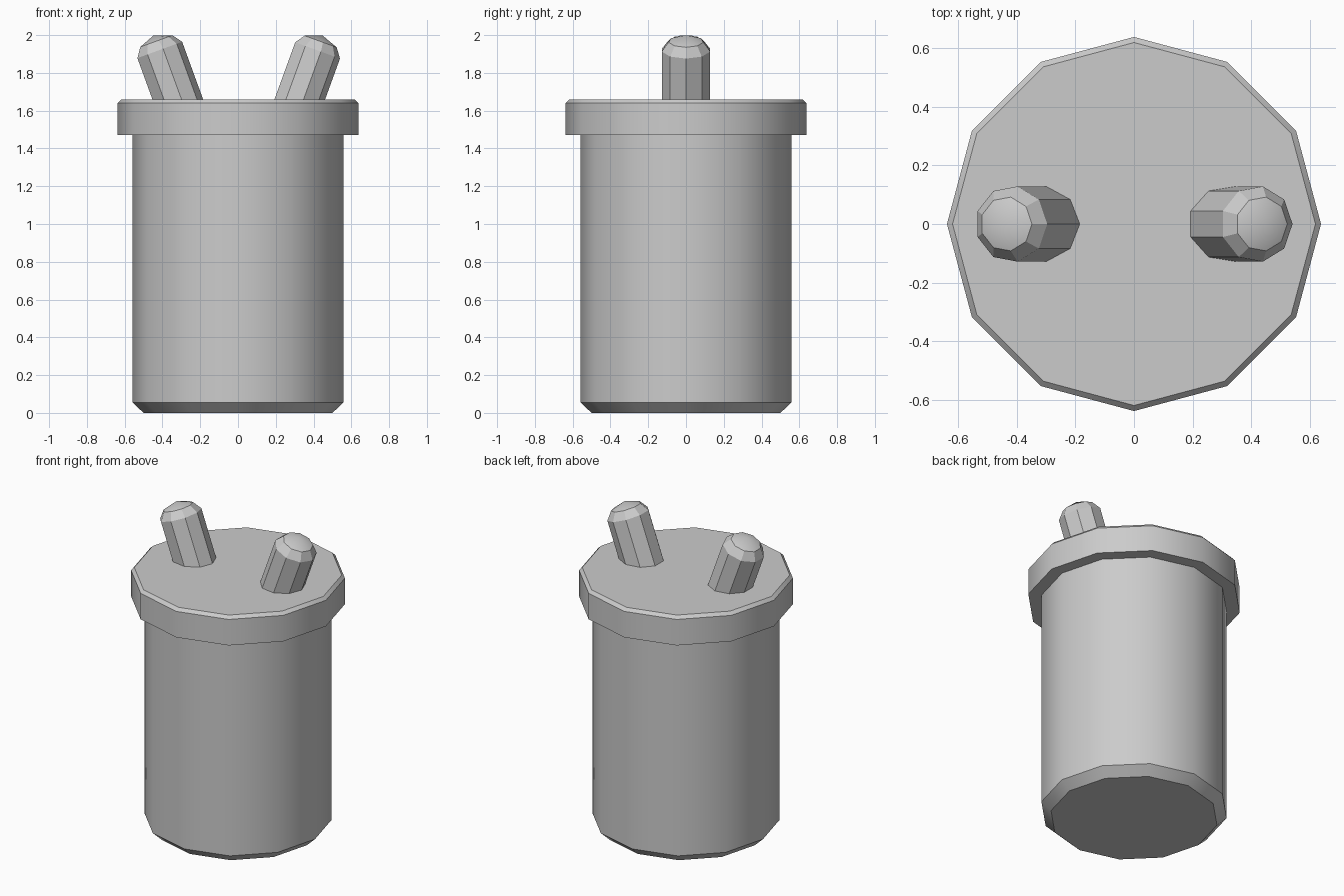
import bpy
import bmesh
from math import radians, pi, cos, sin
from mathutils import Matrix

cube = bpy.data.objects.get("Cube")
if cube:
    bpy.data.objects.remove(cube, do_unlink=True)

grey = bpy.data.materials.new("plain grey")
grey.use_nodes = True
colour = (0.6, 0.6, 0.6, 1)
grey.diffuse_color = colour
grey.node_tree.nodes["Principled BSDF"].inputs["Base Color"].default_value = colour


def turned(name, profile, sides, matrix=Matrix()):
    """Closed solid from (radius, height) rings; a zero radius makes an apex."""
    bm = bmesh.new()
    rings = []
    for r, z in profile:
        if r == 0:
            rings.append([bm.verts.new((0, 0, z))] * sides)
        else:
            rings.append([bm.verts.new((r * cos(a), r * sin(a), z))
                          for a in (2 * pi * i / sides for i in range(sides))])
    for low, high in zip(rings, rings[1:]):
        for i in range(sides):
            j = (i + 1) % sides
            corners = [low[i], low[j], high[j], high[i]]
            bm.faces.new(list(dict.fromkeys(corners)))
    bm.faces.new(rings[0][::-1])
    if profile[-1][0]:
        bm.faces.new(rings[-1])
    bm.transform(matrix)
    mesh = bpy.data.meshes.new(name)
    bm.to_mesh(mesh)
    bm.free()
    mesh.materials.append(grey)
    obj = bpy.data.objects.new(name, mesh)
    bpy.context.collection.objects.link(obj)
    # Smooth round walls, crisp bevels and peg facets
    bpy.ops.object.select_all(action='DESELECT')
    obj.select_set(True)
    bpy.context.view_layer.objects.active = obj
    bpy.ops.object.shade_smooth_by_angle(angle=radians(31))
    return obj


# Canister body with chamfered foot
turned("body", [(0.5, 0), (0.558, 0.055), (0.558, 1.5)], 12)

# Overhanging lid with a small top chamfer
turned("lid", [(0.637, 1.47), (0.637, 1.64), (0.618, 1.66)], 12)

# Two pegs leaning outward, rounded at the tip
peg = [(0.13, -0.1), (0.13, 0.28), (0.093, 0.33), (0, 0.364)]
for name, side in (("left_peg", 1), ("right_peg", -1)):
    lean = Matrix.Translation((side * 0.322, 0, 1.657)) @ Matrix.Rotation(radians(20 * side), 4, 'Y')
    turned(name, peg, 9, lean)
